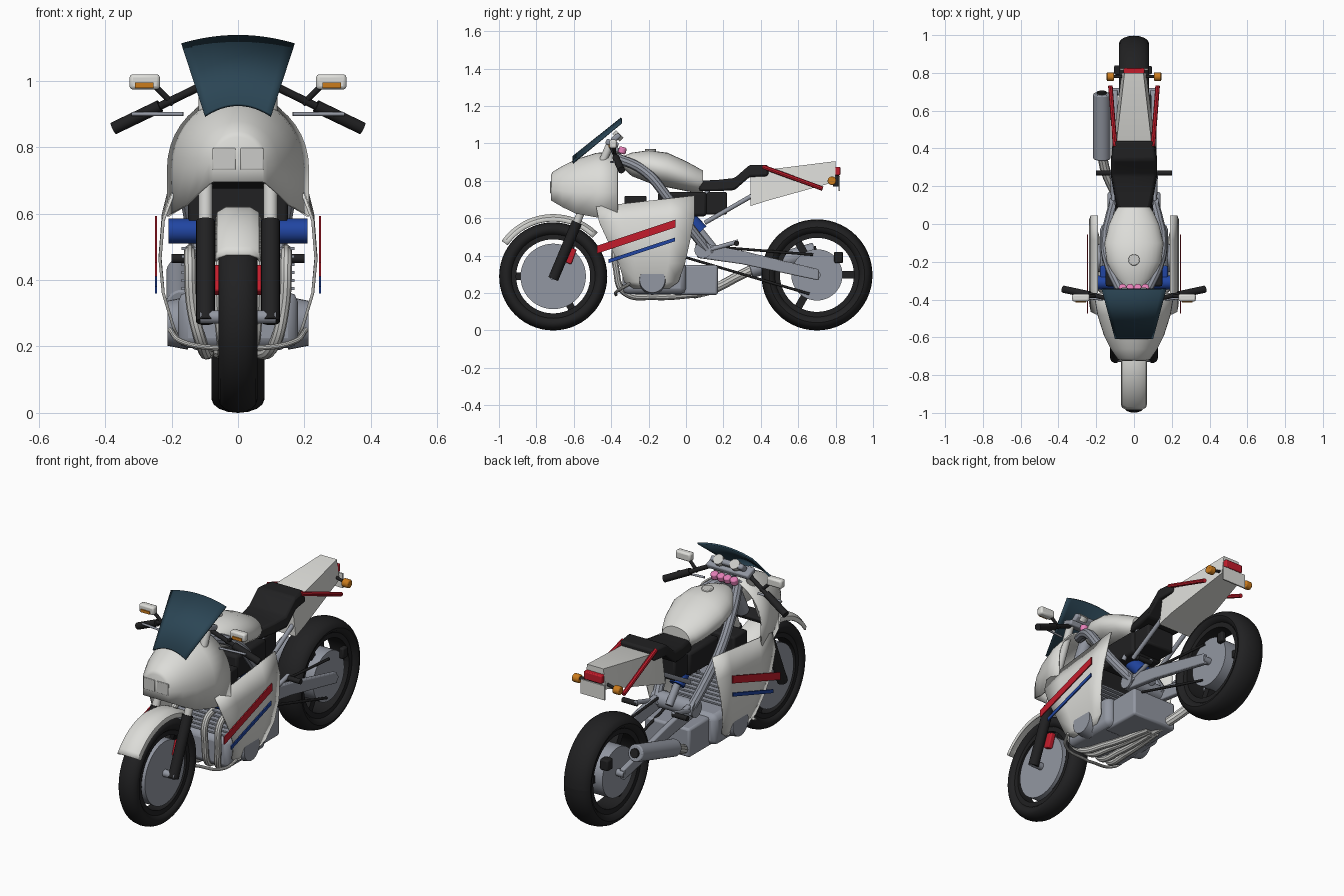
import bpy, bmesh, math
from math import sin, cos, pi, radians
from mathutils import Vector, Matrix

old = bpy.data.objects.get("Cube")
if old:
    bpy.data.objects.remove(old)
made = []


def material(name, *rgb):
    m = bpy.data.materials.new(name)
    m.use_nodes = True
    m.diffuse_color = (*rgb, 1)
    m.node_tree.nodes["Principled BSDF"].inputs["Base Color"].default_value = (*rgb, 1)
    return m


WHITE = material("white_paint", .72, .72, .69)
SILVER = material("light_silver", .6, .6, .58)
GREY = material("grey_metal", .29, .31, .36)
BLACK = material("black_rubber", .015, .015, .016)
RED = material("red_paint", .55, .012, .025)
BLUE = material("blue_paint", .015, .06, .36)
ORANGE = material("orange_lens", .6, .2, .012)
GLASS = material("tinted_screen", .024, .06, .09)
PINK = material("pink_plastic", .9, .25, .55)


def finish(name, bm, mat, mirror=False, thick=0, bevel=0):
    bmesh.ops.recalc_face_normals(bm, faces=bm.faces)
    mesh = bpy.data.meshes.new(name)
    bm.to_mesh(mesh)
    bm.free()
    ob = bpy.data.objects.new(name, mesh)
    bpy.context.collection.objects.link(ob)
    mesh.materials.append(mat)
    if thick:
        mod = ob.modifiers.new("thickness", 'SOLIDIFY')
        mod.thickness, mod.offset = thick, 0
    if bevel:
        mod = ob.modifiers.new("soft_edges", 'BEVEL')
        mod.width, mod.segments = bevel, 2
    if mirror:
        ob.modifiers.new("other_side", 'MIRROR')
    made.append(ob)
    return ob


def loft(name, mat, rings, closed=True, caps=(True, True), **kw):
    bm = bmesh.new()
    rows = [[bm.verts.new(p) for p in r] for r in rings]
    n = len(rings[0])
    for a, b in zip(rows, rows[1:]):
        for i in range(n if closed else n - 1):
            j = (i + 1) % n
            bm.faces.new((a[i], a[j], b[j], b[i]))
    for cap, row in zip(caps, (rows[0], rows[-1])):
        if cap:
            bm.faces.new(row)
    return finish(name, bm, mat, **kw)


def box(name, mat, center, size, tilt=0, **kw):
    bm = bmesh.new()
    bmesh.ops.create_cube(bm, size=1, matrix=Matrix.Translation(center)
                          @ Matrix.Rotation(radians(tilt), 4, 'X') @ Matrix.Diagonal((*size, 1)))
    return finish(name, bm, mat, **kw)


def rod(name, mat, a, b, r, r2=None, sides=20, **kw):
    a, b = Vector(a), Vector(b)
    bm = bmesh.new()
    turn = (b - a).to_track_quat('Z', 'Y').to_matrix().to_4x4()
    bmesh.ops.create_cone(bm, cap_ends=True, segments=sides, radius1=r, radius2=r2 or r,
                          depth=(b - a).length, matrix=Matrix.Translation((a + b) / 2) @ turn)
    return finish(name, bm, mat, **kw)


def pipe(name, mat, points, r, **kw):
    cu = bpy.data.curves.new(name, 'CURVE')
    cu.dimensions, cu.bevel_depth, cu.bevel_resolution, cu.use_fill_caps = '3D', r, 3, True
    sp = cu.splines.new('BEZIER')
    sp.bezier_points.add(len(points) - 1)
    for bp, p in zip(sp.bezier_points, points):
        bp.co, bp.handle_left_type, bp.handle_right_type = p, 'AUTO', 'AUTO'
    tmp = bpy.data.objects.new(name + "_path", cu)
    bm = bmesh.new()
    bm.from_mesh(bpy.data.meshes.new_from_object(tmp))
    bpy.data.objects.remove(tmp)
    return finish(name, bm, mat, **kw)


def lathe(name, mat, profile, y, z, steps=56):
    # profile is (x, radius), spun about the axle
    rings = [[(x, y + r * cos(a), z + r * sin(a)) for x, r in profile]
             for a in [2 * pi * k / steps for k in range(steps + 1)]]
    ob = loft(name, mat, rings, caps=(False, False))
    return ob


# Wheels: tyre, rim, spokes, disc
def wheel(tag, y, R, half, disc, disc_x, spokes):
    inner = .213
    mid, h = (R + inner) / 2, (R - inner) / 2
    ring = [2 * pi * k / 16 for k in range(16)]
    lathe(tag + "_tyre", BLACK, [(half * cos(t), mid + h * sin(t)) for t in ring], y, R)
    w = half * .7
    lathe(tag + "_rim", BLACK, [(-w, .198), (w, .198), (w, .235), (-w, .235)], y, R)
    for k, deg in enumerate(spokes):
        a = radians(deg)
        d = Vector((0, cos(a), sin(a)))
        c = Vector((0, y, R)) + d * .12
        box(f"{tag}_spoke_{k}", BLACK, c, (.05, .18, .04), tilt=deg)
    rod(tag + "_disc", GREY, (-disc_x, y, R), (disc_x, y, R), disc, sides=48)
    rod(tag + "_axle", GREY, (-.115, y, R), (.115, y, R), .02)


wheel("front_wheel", -.71, .289, .058, .175, .045, (180, 60, -60))
wheel("rear_wheel", .70, .297, .08, .137, .07, (120, -120, 0))

# Front mudguard
arc = [radians(45 + 5 * k) for k in range(21)]
loft("front_mudguard", WHITE, [[(x, -.71 + r * cos(a), .285 + r * sin(a)) for x, r in
     ((-.066, .298), (-.06, .318), (-.035, .333), (.035, .333), (.06, .318), (.066, .298))] for a in arc],
     closed=False, caps=(False, False), thick=.008)

# Fork, brakes and steering
rod("fork_lower", BLACK, (.098, -.71, .275), (.098, -.583, .578), .028, mirror=True)
rod("fork_upper", SILVER, (.098, -.585, .575), (.098, -.40, 1.01), .021, mirror=True)
box("front_caliper", RED, (.062, -.62, .40), (.03, .045, .085), tilt=-20, mirror=True, bevel=.006)
box("fork_clamp_top", GREY, (0, -.395, 1.0), (.26, .07, .03), tilt=-20, bevel=.008)
box("fork_clamp_bottom", BLACK, (0, -.53, .70), (.26, .07, .03), tilt=-20, bevel=.008)
rod("steering_head", GREY, (0, -.50, .72), (0, -.37, .98), .035)
box("instrument_panel", GREY, (0, -.375, 1.03), (.20, .03, .055), tilt=-50, bevel=.01)
rod("dial", SILVER, (.05, -.375, 1.03), (.05, -.355, 1.05), .028, mirror=True)
for k in range(4):
    x = -.06 + .04 * k
    rod(f"indicator_knob_{k}", PINK, (x, -.345, .945), (x, -.335, .98), .021, bevel=.008)
rod("handlebar", BLACK, (.11, -.40, .985), (.25, -.37, .917), .012, mirror=True)
rod("handle_grip", BLACK, (.235, -.375, .924), (.375, -.345, .857), .019, mirror=True)
rod("brake_lever", GREY, (.165, -.40, .90), (.32, -.385, .90), .006, mirror=True)
rod("mirror_stem", BLACK, (.195, -.38, .93), (.25, -.385, .985), .009, mirror=True)
box("mirror_housing", WHITE, (.281, -.39, .997), (.092, .04, .046), mirror=True, bevel=.01)
box("front_indicator", ORANGE, (.283, -.411, .987), (.056, .009, .016), mirror=True)

# Nose fairing, open below and behind
shell = []
for y, w, zb, zt in ((-.718, .075, .695, .83), (-.71, .085, .69, .845), (-.66, .12, .66, .875),
                     (-.59, .155, .625, .91), (-.48, .19, .605, .945), (-.365, .21, .592, .955)):
    zm = zb + .4 * (zt - zb)
    arch = [(w * cos(t), y, zm + (zt - zm) * sin(t)) for t in [pi * k / 20 for k in range(21)]]
    shell.append([(w, y, zb), *arch, (-w, y, zb)])
loft("nose_fairing", WHITE, shell, closed=False, caps=(True, False), thick=.008)
box("headlight", SILVER, (.042, -.722, .765), (.07, .008, .065), mirror=True, bevel=.003)
ts = [k / 6 - 1 for k in range(13)]
loft("windscreen", GLASS, [[(w * t, y, z - d * t * t) for t in ts] for w, y, z, d in
     ((.1, -.605, .928, .033), (.17, -.345, 1.135, .025))], closed=False, caps=(False, False), thick=.009)

# Fuel tank
tank = [[(w * cos(t), y, (zb + zt) / 2 + (zt - zb) / 2 * sin(t)) for t in [pi * k / 14 for k in range(28)]]
        for y, w, zb, zt in ((-.34, .05, .87, .93), (-.29, .10, .825, .95), (-.2, .145, .79, .963),
                             (-.1, .157, .765, .95), (0, .132, .745, .905), (.06, .105, .735, .872),
                             (.09, .085, .738, .855))]
loft("fuel_tank", WHITE, tank)
rod("fuel_cap", SILVER, (0, -.19, .945), (0, -.19, .97), .03, bevel=.004)


# Seat and tail as stations along the bike
def stations(rows):
    return [[(wb, y, zb), (wt, y, zt), (-wt, y, zt), (-wb, y, zb)] for y, zb, zt, wb, wt in rows]


loft("seat", BLACK, stations(((.07, .745, .80, .09, .08), (.17, .745, .805, .11, .10),
     (.26, .75, .815, .125, .115), (.34, .82, .885, .125, .115), (.44, .825, .885, .115, .10))), bevel=.012)
loft("tail_cowl", WHITE, stations(((.345, .665, .825, .115, .095), (.44, .695, .86, .11, .092),
     (.80, .795, .905, .065, .05))))
rod("tail_rail", RED, (.10, .41, .875), (.125, .73, .758), .012, sides=8, mirror=True)
box("tail_light", RED, (0, .81, .852), (.11, .03, .045), bevel=.005)
box("plate_bracket", BLACK, (0, .802, .80), (.05, .03, .06))
box("number_plate", WHITE, (0, .82, .785), (.15, .008, .08))
rod("rear_indicator_stem", BLACK, (.04, .78, .82), (.115, .78, .802), .008, mirror=True)
rod("rear_indicator", ORANGE, (.105, .78, .80), (.145, .78, .80), .023, mirror=True, bevel=.006)

# Frame, swingarm, drive
pipe("frame_spar", GREY, [(.05, -.39, .93), (.13, -.22, .85), (.15, -.09, .70), (.13, .02, .55),
     (.10, .13, .41)], .027, mirror=True)
rod("seat_rail", GREY, (.09, .10, .575), (.09, .37, .73), .012, mirror=True)
rod("seat_strut", GREY, (.09, .02, .60), (.07, .12, .75), .012, mirror=True)
loft("swingarm", GREY, [[(x, y, z + h) for x, h in ((.088, -s), (.118, -s), (.118, s), (.088, s))]
     for y, z, s in ((.06, .43, .042), (.3, .39, .036), (.71, .297, .03))], mirror=True, bevel=.006)
rod("swingarm_pivot", GREY, (-.13, .09, .43), (.13, .09, .43), .045)
rod("chain_upper", BLACK, (.085, .05, .455), (.085, .68, .405), .007)
rod("chain_lower", BLACK, (.085, 0, .39), (.085, .66, .195), .007)
box("rear_caliper", BLACK, (-.08, .815, .39), (.05, .05, .06), bevel=.008)
box("rear_caliper_left", BLACK, (.08, .815, .39), (.03, .045, .06), bevel=.008)
rod("foot_peg", BLACK, (.11, .27, .465), (.20, .27, .465), .014, mirror=True)
rod("peg_bracket", GREY, (.11, .12, .43), (.115, .28, .475), .012, mirror=True)
rod("rear_shock", BLUE, (0, -.07, .69), (0, .08, .53), .04)
rod("shock_rod", GREY, (0, .07, .54), (0, .15, .44), .02)
box("air_box", BLACK, (0, -.02, .675), (.2, .26, .13), bevel=.015)
box("battery_box", BLACK, (0, .15, .68), (.17, .14, .12), bevel=.01)

# Engine
box("crankcase_front", GREY, (0, -.17, .28), (.36, .34, .17), bevel=.03)
box("crankcase_rear", GREY, (0, .05, .27), (.28, .24, .16), bevel=.012)
rod("clutch_cover", GREY, (.15, -.18, .27), (.212, -.18, .27), .08, .068, sides=28, mirror=True)
box("cylinder_block", GREY, (0, -.22, .43), (.27, .16, .16))
for k in range(6):
    box(f"cooling_fin_{k}", GREY, (0, -.22, .375 + .024 * k), (.34, .21, .009))
rod("cylinder_head", BLUE, (-.21, -.31, .548), (.21, -.31, .548), .037)
box("head_cover", BLUE, (0, -.27, .545), (.36, .10, .05), bevel=.01)
box("radiator", BLACK, (0, -.27, .62), (.30, .12, .20), bevel=.01)

# Exhaust
for k, x in enumerate((-.145, -.06, .06, .145)):
    pipe(f"header_pipe_{k}", SILVER, [(x, -.30, .49), (x, -.365, .46), (x * .95, -.372, .32),
         (x * .75, -.33, .205), (x * .5 - .02, -.17, .18), (x * .2 - .06, .08, .195)], .018)
pipe("exhaust_link", SILVER, [(-.06, .04, .195), (-.09, .14, .22), (-.15, .28, .29), (-.17, .37, .335)], .026)
rod("muffler", GREY, (-.17, .345, .325), (-.17, .69, .425), .046, sides=28, bevel=.006)
rod("muffler_tip", BLACK, (-.17, .685, .424), (-.17, .70, .428), .025)
pipe("engine_guard", SILVER, [(.205, -.30, .25), (.17, -.36, .215), (0, -.375, .19)], .008, mirror=True)

# Side fairings with stripes standing off the panel
rows = ((.195, -.48, .66, .045, .72), (.225, -.465, .58, .045, .60), (.235, -.41, .46, .02, .47),
        (.225, -.36, .36, -.005, .36), (.195, -.33, .26, -.04, .26), (.18, -.28, .225, -.09, .225))
loft("side_fairing", WHITE, [[(x, y0 + (y1 - y0) * t, z0 + (z1 - z0) * t) for t in (0, .25, .5, .75, 1)]
     for x, y0, z0, y1, z1 in rows], closed=False, caps=(False, False), thick=.009, mirror=True)
for name, mat, y0, z0, y1, z1, h in (("red_stripe", RED, -.475, .432, -.055, .572, .021),
                                     ("blue_stripe", BLUE, -.415, .37, -.06, .486, .01)):
    loft(name, mat, [[(x, y, z + s) for x, s in ((.244, -h), (.25, -h), (.25, h), (.244, h))]
         for y, z in ((y0, z0), (y1, z1))], mirror=True)

# Smooth round parts, keep edges sharp
bpy.ops.object.select_all(action='DESELECT')
for ob in made:
    ob.select_set(True)
bpy.context.view_layer.objects.active = made[0]
bpy.ops.object.shade_smooth_by_angle(angle=radians(35))
